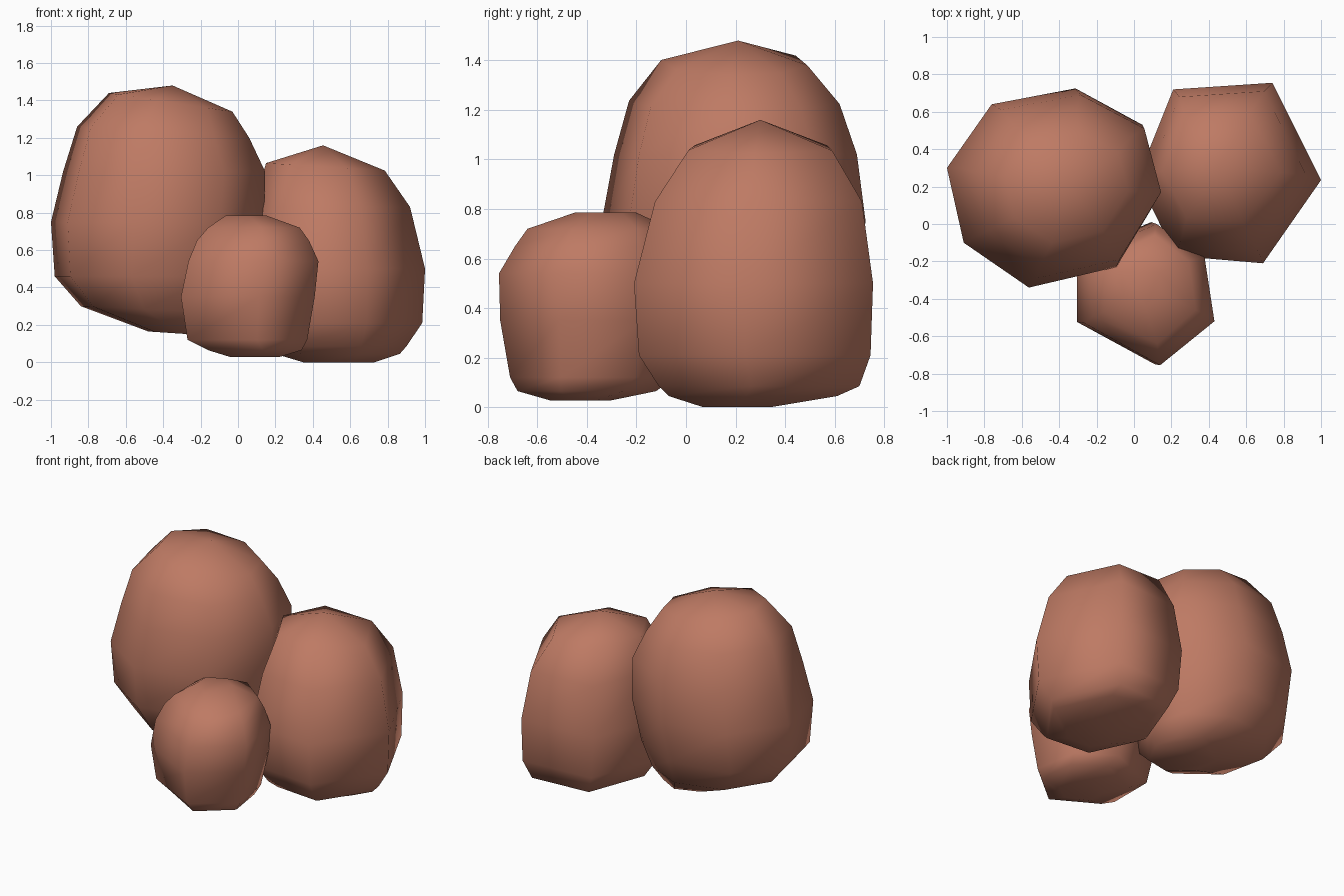
import bpy, bmesh

if "Cube" in bpy.data.objects:
    bpy.data.objects.remove(bpy.data.objects["Cube"])

clay = bpy.data.materials.new("clay_red_rock")
clay.diffuse_color = (0.515, 0.195, 0.127, 1)
clay.use_nodes = True
clay.node_tree.nodes["Principled BSDF"].inputs["Base Color"].default_value = clay.diffuse_color


def rock(name, outline, levels):
    """Loft a top-view outline through levels of (z, xmin, xmax, ymin, ymax[, tilt along x])."""
    xs, ys = [p[0] for p in outline], [p[1] for p in outline]
    unit = [((x - min(xs)) / (max(xs) - min(xs)),
             (y - min(ys)) / (max(ys) - min(ys))) for x, y in outline]
    bm = bmesh.new()
    rings = []
    for z, x0, x1, y0, y1, *tilt in levels:
        t = tilt[0] if tilt else 0
        rings.append([bm.verts.new((x0 + u * (x1 - x0), y0 + v * (y1 - y0),
                                    z + t * (u - 0.5))) for u, v in unit])
    n = len(unit)
    for a, b in zip(rings, rings[1:]):
        for i in range(n):
            j = (i + 1) % n
            bm.faces.new((a[i], a[j], b[j], b[i]))
    bm.faces.new(rings[0][::-1])
    if levels[-1][1] != levels[-1][2]:
        bm.faces.new(rings[-1])
    bmesh.ops.remove_doubles(bm, verts=bm.verts, dist=0.0005)  # closes a pointed top
    bmesh.ops.recalc_face_normals(bm, faces=bm.faces)
    for f in bm.faces:
        f.smooth = True
    mesh = bpy.data.meshes.new(name)
    bm.to_mesh(mesh)
    bm.free()
    mesh.materials.append(clay)
    bpy.context.collection.objects.link(bpy.data.objects.new(name, mesh))


# Tall rock, raised slightly off the ground
rock("tall_rock",
     [(-1, .3), (-.91, -.1), (-.56, -.34), (-.09, -.23),
      (.145, .16), (.05, .53), (-.31, .725), (-.76, .64)],
     [(.15, -.48, -.03, -.05, .43, -.03), (.28, -.84, .03, -.22, .58, -.04),
      (.46, -.98, .09, -.30, .67), (.75, -1, .14, -.34, .725),
      (1.02, -.935, .145, -.29, .69), (1.23, -.86, .06, -.23, .62, -.06),
      (1.39, -.69, -.03, -.1, .49, -.1), (1.48, -.35, -.35, .21, .21)])

# Medium rock on the right
rock("medium_rock",
     [(.02, .25), (.22, -.16), (.69, -.2), (1, .24), (.74, .755), (.21, .72)],
     [(0, .35, .73, .07, .34), (.045, .2, .865, -.07, .61),
      (.085, .13, .9, -.11, .7), (.21, .05, .985, -.19, .745),
      (.5, .02, 1, -.21, .755), (.83, .08, .92, -.125, .71),
      (1.045, .15, .785, .01, .59, -.04), (1.16, .455, .455, .3, .3)])

# Small rock in front
rock("small_rock",
     [(-.305, -.53), (.12, -.755), (.425, -.52), (.37, -.18), (.1, .0), (-.305, -.17)],
     [(.028, -.04, .22, -.55, -.3), (.065, -.16, .34, -.68, -.12),
      (.12, -.27, .37, -.71, -.05), (.35, -.305, .41, -.75, .01),
      (.54, -.265, .43, -.755, .0), (.65, -.22, .38, -.69, -.03),
      (.72, -.16, .33, -.64, -.06), (.785, -.065, .15, -.45, -.2)])
